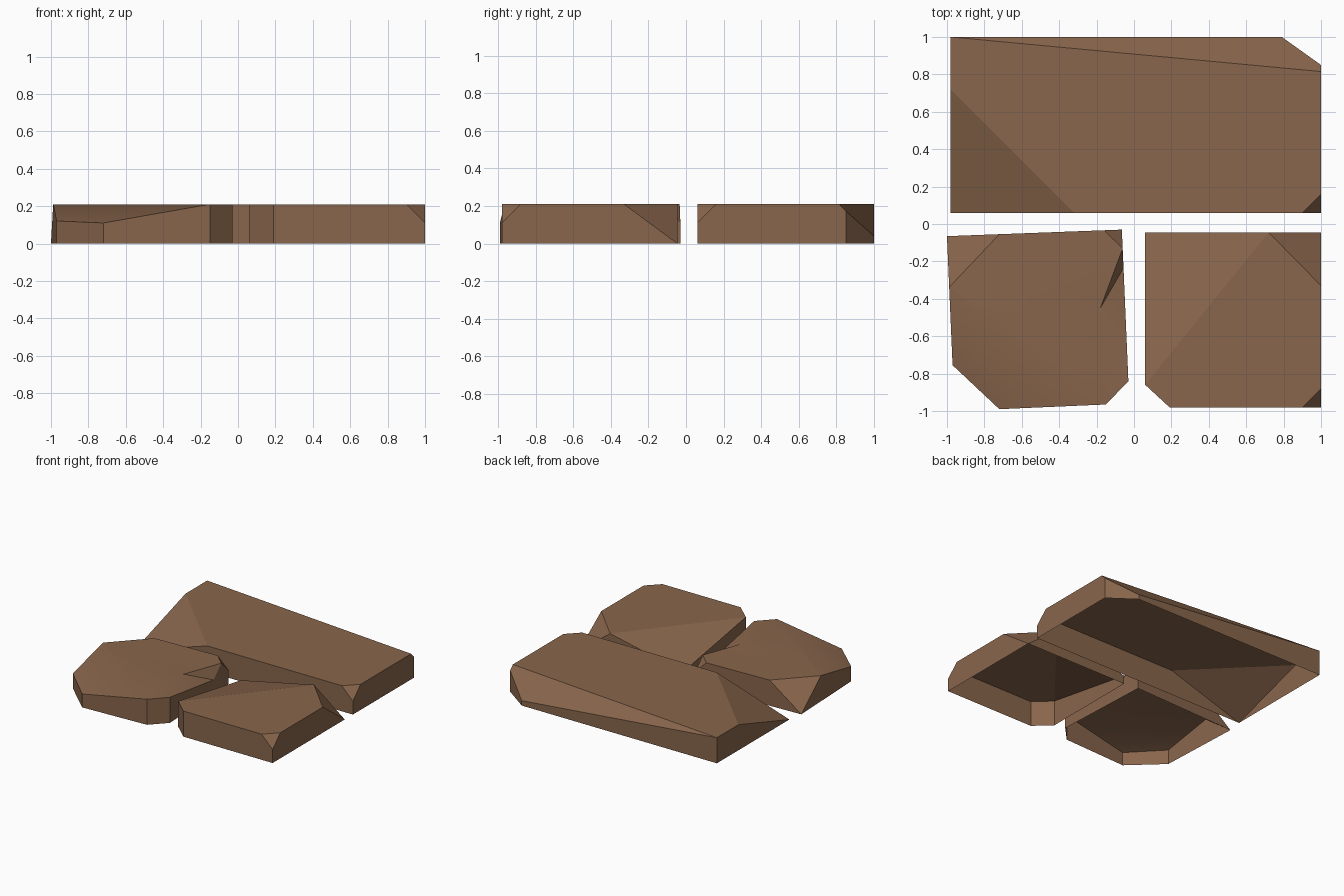
import bpy, bmesh, math
from mathutils import Vector

default = bpy.data.objects.get("Cube")
if default:
    bpy.data.objects.remove(default, do_unlink=True)

HEIGHT = 0.21

stone = bpy.data.materials.new("brown_stone")
stone.use_nodes = True
colour = (0.25, 0.132, 0.072, 1)
stone.diffuse_color = colour
stone.node_tree.nodes["Principled BSDF"].inputs["Base Color"].default_value = colour


def prism(outline):
    """Closed slab standing on the ground."""
    bm = bmesh.new()
    base = bm.faces.new([bm.verts.new((x, y, 0)) for x, y in outline])
    top = bmesh.ops.extrude_face_region(bm, geom=[base], use_keep_orig=True)
    for v in top["geom"]:
        if isinstance(v, bmesh.types.BMVert):
            v.co.z = HEIGHT
    bmesh.ops.recalc_face_normals(bm, faces=bm.faces[:])
    return bm


def chip(bm, a, b, tip):
    """Slice off everything above the plane through two top points and a lower tip."""
    a, b, tip = Vector((*a, HEIGHT)), Vector((*b, HEIGHT)), Vector(tip)
    normal = (b - a).cross(tip - a).normalized()
    if normal.z < 0:
        normal.negate()
    bmesh.ops.bisect_plane(bm, geom=bm.verts[:] + bm.edges[:] + bm.faces[:], dist=1e-4,
                           plane_co=a, plane_no=normal, clear_outer=True)
    bmesh.ops.holes_fill(bm, edges=[e for e in bm.edges if e.is_boundary], sides=0)
    bmesh.ops.recalc_face_normals(bm, faces=bm.faces[:])


def notch(bm, start, end, low, tip):
    """Dent the top rim between two corners, running in to a point on the top."""
    def rim(p):
        return min(bm.verts, key=lambda v: (v.co - Vector((*p, HEIGHT))).length)
    a, b = rim(start), rim(end)
    edge = bm.edges.get((a, b))
    top = max(edge.link_faces, key=lambda f: f.normal.z)
    _, dent = bmesh.utils.edge_split(edge, a, 0.5)
    dent.co = low
    ring = list(top.verts)
    i = ring.index(dent)
    ring = ring[i:] + ring[:i]
    bm.faces.remove(top)
    inner = bm.verts.new((*tip, HEIGHT))
    bm.faces.new((ring[-1], dent, inner))
    bm.faces.new((dent, ring[1], inner))
    bm.faces.new(ring[1:] + [inner])
    bmesh.ops.recalc_face_normals(bm, faces=bm.faces[:])


def finish(bm, name, smooth=False):
    """Open the underside and make the object."""
    under = [f for f in bm.faces if all(abs(v.co.z) < 1e-3 for v in f.verts)]
    bmesh.ops.delete(bm, geom=under, context="FACES")
    mesh = bpy.data.meshes.new(name)
    bm.to_mesh(mesh)
    bm.free()
    mesh.materials.append(stone)
    obj = bpy.data.objects.new(name, mesh)
    bpy.context.collection.objects.link(obj)
    if smooth:
        bpy.ops.object.select_all(action="DESELECT")
        obj.select_set(True)
        bpy.context.view_layer.objects.active = obj
        bpy.ops.object.shade_smooth_by_angle(angle=math.radians(30))


# Long slab across the back
bm = prism([(-0.98, 0.06), (1, 0.06), (1, 0.85), (0.79, 1), (-0.98, 1)])
chip(bm, (-0.98, 0.72), (-0.32, 0.06), (-0.98, 0.06, 0))
chip(bm, (-0.98, 1), (1, 0.815), (1, 1, 0.02))
chip(bm, (0.9, 0.06), (1, 0.16), (1, 0.06, 0.11))
finish(bm, "long_back_stone")

# Square slab at the front, on the +x side
bm = prism([(0.06, -0.86), (0.19, -0.98), (1, -0.98), (1, -0.045), (0.06, -0.045)])
chip(bm, (0.06, -0.86), (0.72, -0.045), (0.06, -0.045, 0.07))
chip(bm, (0.72, -0.045), (1, -0.33), (1, -0.045, 0))
chip(bm, (0.9, -0.98), (1, -0.88), (1, -0.98, 0.11))
finish(bm, "square_front_stone")

# Worn, cracked slab at the front, on the -x side
bm = prism([(-1, -0.065), (-0.97, -0.755), (-0.72, -0.99), (-0.15, -0.965),
            (-0.03, -0.84), (-0.065, -0.03)])
chip(bm, (-0.99, -0.34), (-0.72, -0.055), (-1, -0.065, 0))
chip(bm, (-0.99, -0.34), (-0.15, -0.965), (-0.72, -0.99, 0.11))
chip(bm, (-0.16, -0.034), (-0.061, -0.13), (-0.065, -0.03, 0.115))
notch(bm, (-0.061, -0.13), (-0.03, -0.84), (-0.056, -0.235, 0.115), (-0.18, -0.45))
finish(bm, "worn_front_stone", smooth=True)
